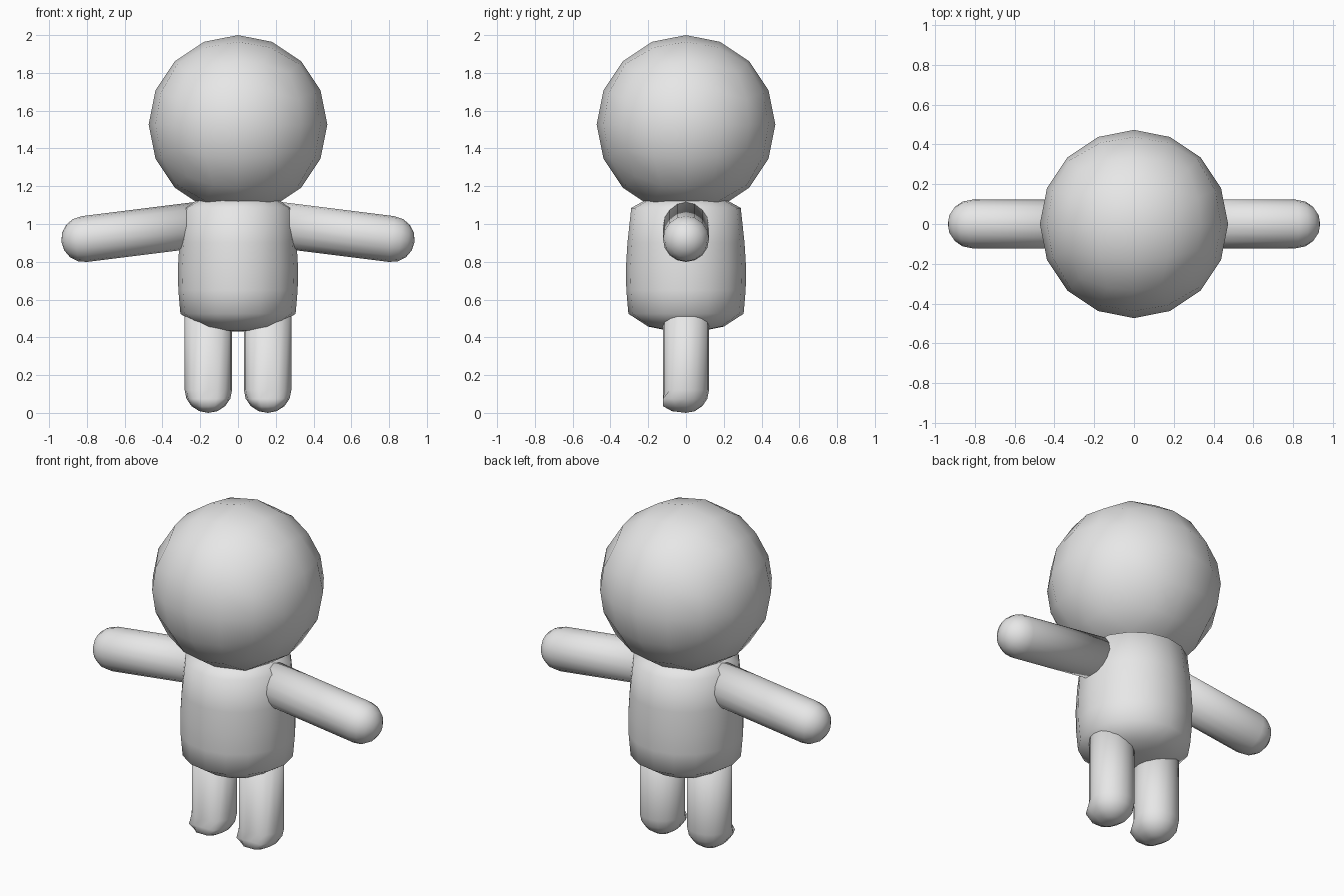
import bpy
import bmesh
import math
from mathutils import Matrix, Vector

cube = bpy.data.objects.get("Cube")
if cube:
    bpy.data.objects.remove(cube, do_unlink=True)

grey = bpy.data.materials.new("plain_grey")
grey.use_nodes = True
grey.diffuse_color = (0.8, 0.8, 0.8, 1)
grey.node_tree.nodes["Principled BSDF"].inputs["Base Color"].default_value = (0.8, 0.8, 0.8, 1)


def add_object(name, bm):
    bmesh.ops.recalc_face_normals(bm, faces=bm.faces)
    for face in bm.faces:
        face.smooth = True
    mesh = bpy.data.meshes.new(name)
    bm.to_mesh(mesh)
    bm.free()
    mesh.materials.append(grey)
    obj = bpy.data.objects.new(name, mesh)
    bpy.context.collection.objects.link(obj)
    return obj


def lathe(profile, sides=16):
    """Spin (radius, height) points round z; both ends lie on the axis."""
    bm = bmesh.new()
    bottom = bm.verts.new((0, 0, profile[0][1]))
    top = bm.verts.new((0, 0, profile[-1][1]))
    rings = []
    for r, z in profile[1:-1]:
        rings.append([bm.verts.new((r * math.cos(math.tau * i / sides),
                                    r * math.sin(math.tau * i / sides), z))
                      for i in range(sides)])
    for i in range(sides):
        j = (i + 1) % sides
        bm.faces.new((bottom, rings[0][j], rings[0][i]))
        bm.faces.new((top, rings[-1][i], rings[-1][j]))
        for low, high in zip(rings, rings[1:]):
            bm.faces.new((low[i], low[j], high[j], high[i]))
    return bm


def capsule_profile(radius, length, steps=4):
    """Straight tube with a rounded end at height 0."""
    arc = [(radius * math.sin(a), radius * (1 - math.cos(a)))
           for a in (math.pi / 2 * i / steps for i in range(steps + 1))]
    return arc + [(radius, length), (0, length)]


# Head: cube grid pushed out to a ball, even angular spacing
bm = bmesh.new()
bmesh.ops.create_cube(bm, size=2)
bmesh.ops.subdivide_edges(bm, edges=bm.edges[:], cuts=3, use_grid_fill=True)
for v in bm.verts:
    v.co = Vector([math.tan(c * math.pi / 4) for c in v.co]).normalized() * 0.473
    v.co.z += 1.527
add_object("head", bm)

# Torso: rounded barrel
torso = [(0, 0.43), (0.1, 0.437), (0.2, 0.457), (0.305, 0.525), (0.316, 0.65),
         (0.318, 0.77), (0.31, 0.9), (0.29, 1.085), (0.2, 1.135), (0, 1.15)]
add_object("torso", lathe(torso))

for side, sx in (("left", 1), ("right", -1)):
    # Arm: capsule reaching out and slightly down
    bm = lathe(capsule_profile(0.122, 0.75))
    tip = Vector((sx * 0.935, 0, 0.905))
    inward = Vector((-sx, 0, 0.125))
    turn = inward.to_track_quat("Z", "Y").to_matrix().to_4x4()
    bm.transform(Matrix.Translation(tip) @ turn)
    add_object(side + "_arm", bm)

    # Leg: capsule with a small toe edge at the front of the sole
    bm = lathe(capsule_profile(0.122, 0.6))
    for v in bm.verts:
        if v.co.z < 0.08 and v.co.y < -0.03:
            v.co.y = max(-0.122, v.co.y * 1.6)
        v.co.x = v.co.x * 1.03 + sx * 0.157
        v.co.z += 0.006 * (1 - v.co.z)
        v.co.z = max(v.co.z - 0.006, 0)
    add_object(side + "_leg", bm)
